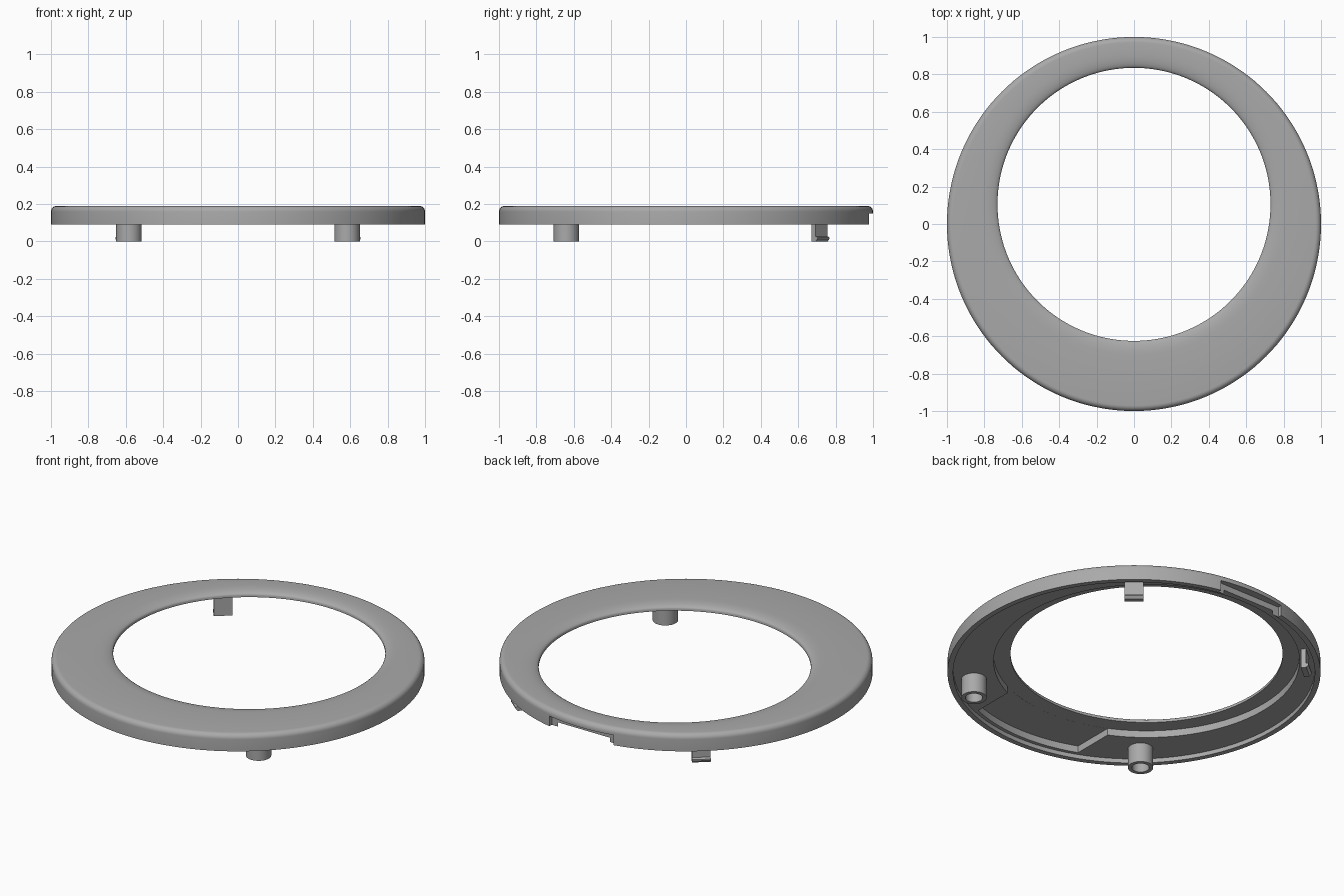
import bpy, bmesh
from math import sin, cos, pi, radians, atan2, sqrt
from mathutils import Matrix, Vector

cube = bpy.data.objects.get("Cube")
if cube:
    bpy.data.objects.remove(cube)

SEG = 144
HOLE_Y = 0.105

grey = bpy.data.materials.new("plain_grey")
grey.use_nodes = True
grey.diffuse_color = (0.4, 0.4, 0.4, 1)
grey.node_tree.nodes["Principled BSDF"].inputs["Base Color"].default_value = (0.4, 0.4, 0.4, 1)


def finish(name, bm, smooth=True):
    bmesh.ops.recalc_face_normals(bm, faces=bm.faces)
    mesh = bpy.data.meshes.new(name)
    bm.to_mesh(mesh)
    bm.free()
    obj = bpy.data.objects.new(name, mesh)
    bpy.context.collection.objects.link(obj)
    mesh.materials.append(grey)
    if smooth:
        shade(obj)
    return obj


def shade(obj):
    bpy.ops.object.select_all(action='DESELECT')
    obj.select_set(True)
    bpy.context.view_layer.objects.active = obj
    bpy.ops.object.shade_smooth_by_angle(angle=radians(35))


def loft(name, rings, seg, origin=(0, 0), smooth=True):
    """Closed tube of circles; each ring is (radius, centre y, z)."""
    bm = bmesh.new()
    loops = [[bm.verts.new((origin[0] + r * cos(2 * pi * i / seg),
                            origin[1] + cy + r * sin(2 * pi * i / seg), z))
              for i in range(seg)] for r, cy, z in rings]
    for a, b in zip(loops, loops[1:] + loops[:1]):
        for i in range(seg):
            j = (i + 1) % seg
            bm.faces.new((a[i], a[j], b[j], b[i]))
    return finish(name, bm, smooth)


def prism(name, points, axis_vec, smooth=False):
    bm = bmesh.new()
    face = bm.faces.new([bm.verts.new(p) for p in points])
    moved = bmesh.ops.extrude_face_region(bm, geom=[face])["geom"]
    bmesh.ops.translate(bm, vec=axis_vec,
                        verts=[v for v in moved if isinstance(v, bmesh.types.BMVert)])
    return finish(name, bm, smooth)


def cut(target, cutter):
    cutter.hide_render = True
    cutter.hide_viewport = True
    mod = target.modifiers.new(cutter.name, 'BOOLEAN')
    mod.operation = 'DIFFERENCE'
    mod.solver = 'EXACT'
    mod.object = cutter
    bpy.context.view_layer.objects.active = target
    bpy.ops.object.modifier_apply(modifier=mod.name)
    bpy.data.objects.remove(cutter)


# Ring body: rounded outer edge, off-centre hole with a dished lip, stepped underside
steps = [i / 6 * pi / 2 for i in range(7)]
rings = [(0.97, 0, 0.09), (1, 0, 0.09)]
rings += [(0.97 + 0.03 * cos(t), 0, 0.16 + 0.03 * sin(t)) for t in steps]
rings += [(0.81 - 0.08 * sin(t), HOLE_Y, 0.168 + 0.022 * cos(t)) for t in steps]
rings += [(0.73, HOLE_Y, 0.156), (0.82, HOLE_Y, 0.156),
          (0.82, HOLE_Y, 0.115), (0.97, 0, 0.115)]
body = loft("ring_body", rings, SEG, smooth=False)

# Front pocket in the underside, between the posts
half = 0.35
span = atan2(half, sqrt(0.95 ** 2 - half ** 2))
arc = [-pi / 2 - span + 2 * span * i / 20 for i in range(21)]
outline = [(0.95 * cos(a), 0.95 * sin(a), 0.1) for a in arc]
outline += [(half, -0.6, 0.1), (-half, -0.6, 0.1)]
cut(body, prism("pocket_cutter", outline, Vector((0, 0, 0.0555))))

# Notch in the back rim
notch = [(-0.21, 0.955, 0.05), (0.21, 0.955, 0.05), (0.21, 1.1, 0.05), (-0.21, 1.1, 0.05)]
cut(body, prism("notch_cutter", notch, Vector((0, 0, 0.1))))
shade(body)

# Hooked clip profile: distance from centre, height
hook = [(-0.018, 0.12), (-0.018, 0), (0.012, 0), (0.024, 0.014), (0.024, 0.022),
        (0.01, 0.028), (0.01, 0.12)]

for side, label in ((1, "left"), (-1, "right")):
    # Hollow front posts
    loft("front_post_" + label, [(0.068, 0, 0.12), (0.068, 0, 0),
                                 (0.046, 0, 0), (0.046, 0, 0.12)],
         40, (side * 0.583, -0.64))
    # Back clips, facing outwards
    clip = prism("back_clip_" + label, [(0.935 + r, -0.05, z) for r, z in hook],
                 Vector((0, 0.1, 0)))
    angle = radians(50)
    clip.data.transform(Matrix.Rotation(angle if side > 0 else pi - angle, 4, 'Z'))
